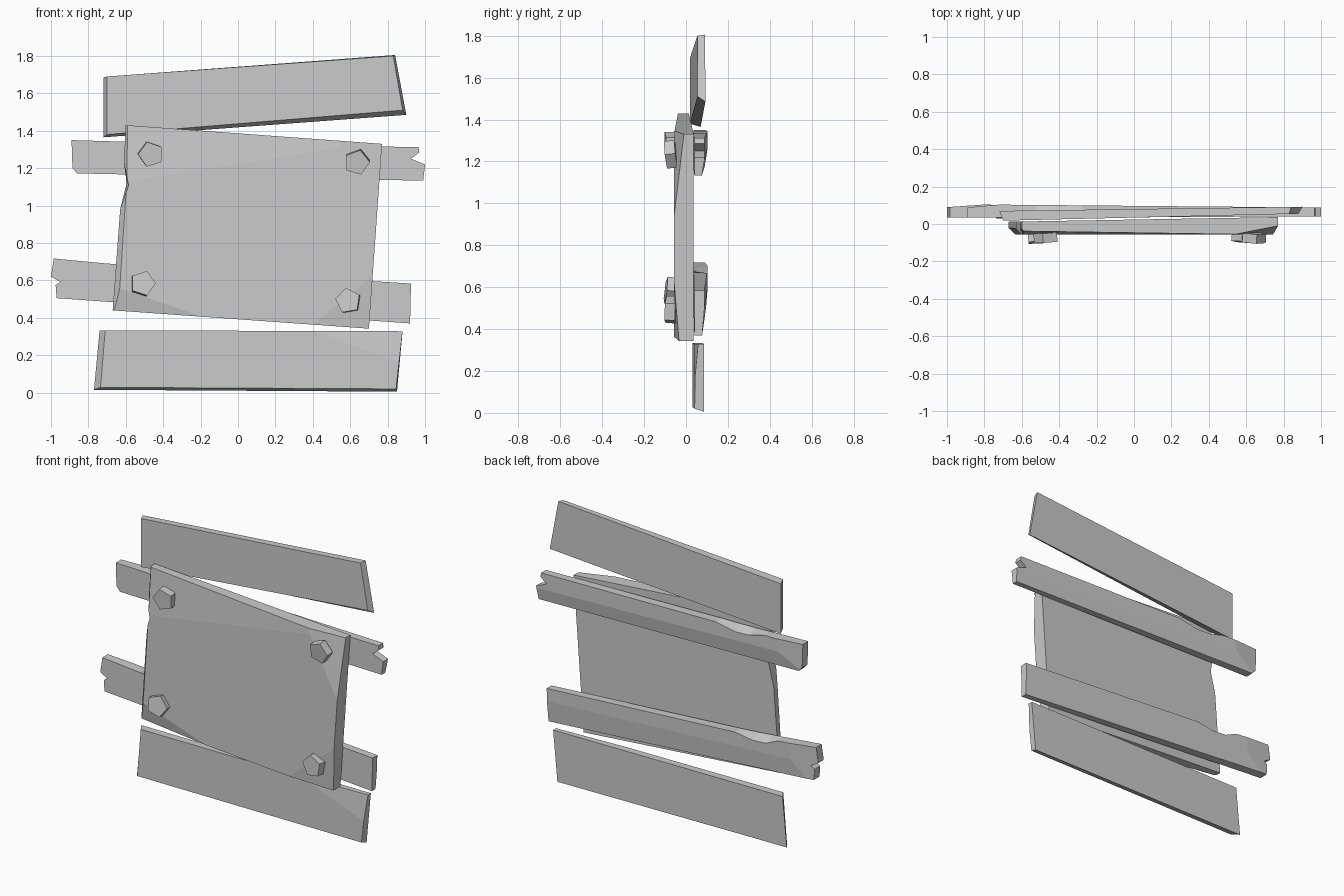
import bpy, bmesh, math
from mathutils import Vector, Euler

if "Cube" in bpy.data.objects:
    bpy.data.objects.remove(bpy.data.objects["Cube"])


def finish(name, bm):
    bmesh.ops.recalc_face_normals(bm, faces=bm.faces)
    me = bpy.data.meshes.new(name)
    bm.to_mesh(me)
    bm.free()
    ob = bpy.data.objects.new(name, me)
    bpy.context.collection.objects.link(ob)
    return ob


def plank(name, outline, front, back, chips=()):
    """Outline of (x, z) or (x, z, back x, back z); front/back depth = (y at left, y at right)."""
    bm = bmesh.new()
    x0 = min(p[0] for p in outline)
    x1 = max(p[0] for p in outline)

    def depth(x, ys):
        return ys[0] + (ys[1] - ys[0]) * (x - x0) / (x1 - x0)

    f = [bm.verts.new((p[0], depth(p[0], front), p[1])) for p in outline]
    b = [bm.verts.new((p[-2], depth(p[-2], back), p[-1])) for p in outline]
    bm.faces.new(f)
    bm.faces.new(b[::-1])
    for i in range(len(f)):
        j = (i + 1) % len(f)
        bm.faces.new((f[j], f[i], b[i], b[j]))
    mid = sum((v.co for v in bm.verts), Vector()) / len(bm.verts)
    # hewn chips: slice off everything beyond a plane through three points
    for chip in chips:
        a, c, d = map(Vector, chip)
        n = (c - a).cross(d - a).normalized()
        if n.dot(mid - a) > 0:
            n = -n
        res = bmesh.ops.bisect_plane(bm, geom=bm.verts[:] + bm.edges[:] + bm.faces[:],
                                     dist=1e-5, plane_co=a, plane_no=n, clear_outer=True)
        rim = [e for e in bm.edges if e.is_boundary]
        if rim:
            bmesh.ops.holes_fill(bm, edges=rim, sides=0)
    return finish(name, bm)


# top plank, tilted and with skewed edges
plank("top_plank",
      [(-.70, 1.38, -.72, 1.365), (.88, 1.51, .90, 1.485),
       (.83, 1.80, .84, 1.805), (-.70, 1.69, -.72, 1.685)],
      (.018, .055), (.07, .092))

# bottom plank with one chipped corner
plank("bottom_plank",
      [(-.735, .028, -.77, .015), (.845, .02, .85, .005),
       (.88, .328), (-.71, .333, -.74, .333)],
      (.03, .042), (.08, .087),
      [((.40, .038, .33), (.60, .04, .26), (.88, .058, .33))])

# upper rail: split right end, dent in the rear top edge
plank("upper_rail",
      [(-.885, 1.20), (-.86, 1.172), (.99, 1.133), (1.0, 1.22), (.925, 1.25),
       (.97, 1.285), (.965, 1.312), (-.28, 1.336), (-.42, 1.336, -.42, 1.31),
       (-.52, 1.338, -.52, 1.315), (-.62, 1.342), (-.89, 1.35)],
      (.035, .04), (.105, .088),
      [((-.9, .088, 1.2), (-.9, .088, 1.4), (-.7, .105, 1.2)),
       ((-.9, .105, 1.27), (1, .09, 1.22), (1, .075, 1.13))])

# lower rail: split left end, dent in the rear top edge
plank("lower_rail",
      [(-.97, .505), (.92, .37), (.925, .583), (-.42, .667),
       (-.54, .675, -.54, .648), (-.64, .685, -.64, .655), (-.72, .692),
       (-.985, .717), (-1.0, .62), (-.95, .592), (-.975, .575)],
      (.035, .04), (.105, .088),
      [((-1, .09, .5), (-1, .09, .7), (-.8, .104, .5)),
       ((-1, .105, .61), (.92, .088, .50), (.92, .077, .37))])

# large front board with a notched left edge and hewn corners
F = -.057
plank("front_board",
      [(-.67, .44), (.70, .342), (.77, 1.33), (-.60, 1.43),
       (-.61, 1.23), (-.585, 1.11, -.595, 1.12), (-.63, .98)],
      (F, F), (.012, .037),
      [((-.585, F, 1.13), (.55, F, 1.31), (-.6, -.038, 1.43)),
       ((.55, F, 1.31), (.70, F, 1.02), (.77, -.01, 1.33)),
       ((.40, F, .365), (.69, F, .60), (.70, -.033, .342)),
       ((-.64, F, .56), (-.2, F, .408), (-.67, -.03, .44)),
       ((-.64, F, .44), (-.59, F, 1.2), (-.67, -.02, .44))])

# four slightly crooked pentagonal bolts
for i, (x, z, turn, tx, tz) in enumerate([(-.467, 1.275, 107, 3, 4), (.637, 1.233, 2, 7, -4),
                                         (-.51, .582, 0, -7, 5), (.59, .49, 28, -3, -5)]):
    bm = bmesh.new()
    bmesh.ops.create_cone(bm, cap_ends=True, segments=5, radius1=.069, radius2=.069, depth=.05)
    # vertex 0 lies on +y; spin it so one corner points along the wanted angle
    first = max(bm.verts, key=lambda v: v.co.y).co
    spin = math.radians(turn) - math.atan2(first.y, first.x)
    for v in bm.verts:
        v.co.rotate(Euler((0, 0, spin)))
        v.co.rotate(Euler((math.pi / 2, 0, 0)))
        v.co.rotate(Euler((math.radians(tx), 0, math.radians(tz))))
        v.co += Vector((x, -.072, z))
    finish("bolt_%d" % (i + 1), bm)
